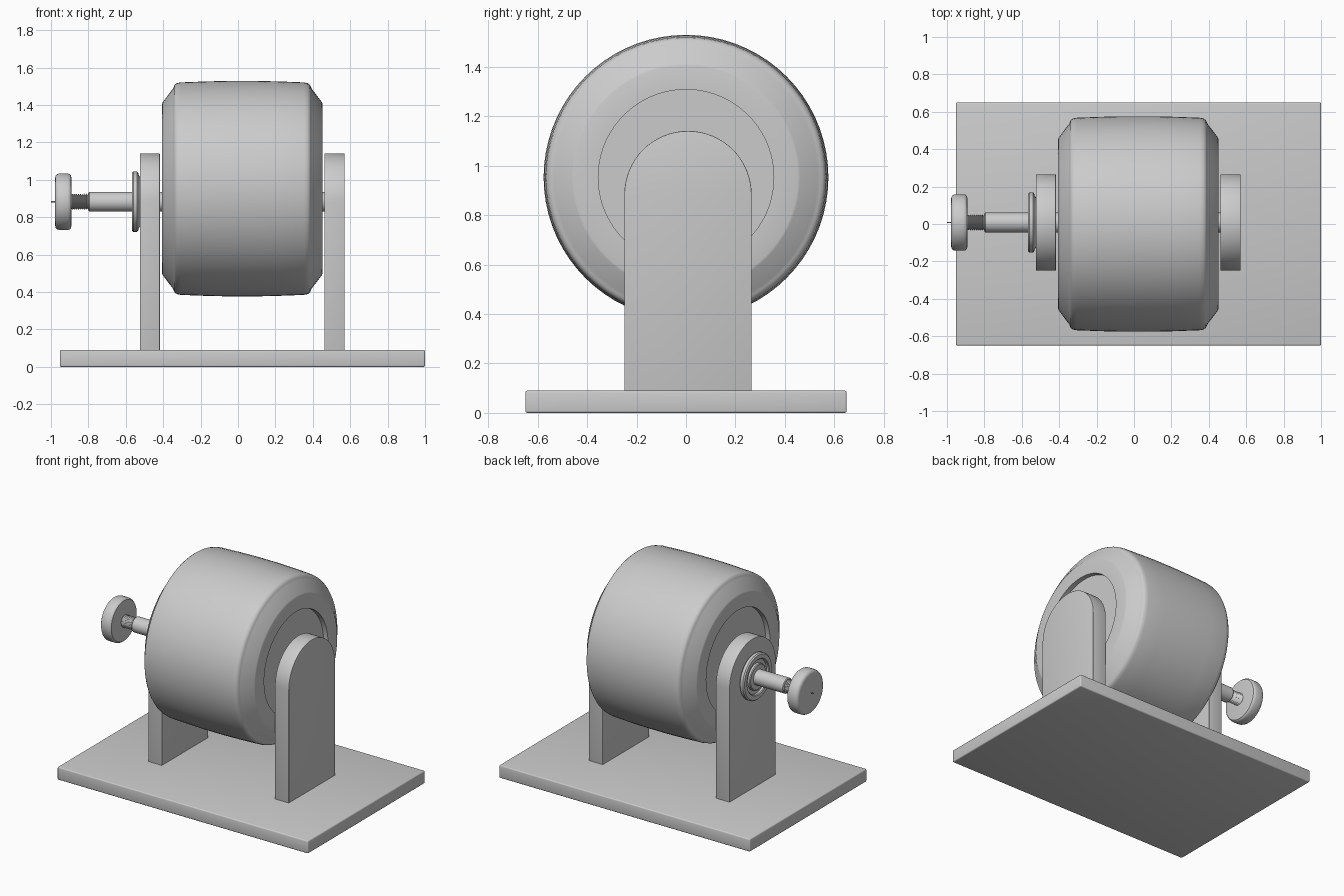
import bpy, bmesh
from math import cos, sin, pi, radians

if "Cube" in bpy.data.objects:
    bpy.data.objects.remove(bpy.data.objects["Cube"])

AX_Y, AX_Z = 0.008, 0.883      # axle line
DRUM_Z = 0.953                 # drum centre height


def finish(name, bm, bevel=0.0):
    bmesh.ops.remove_doubles(bm, verts=bm.verts, dist=1e-5)
    bmesh.ops.recalc_face_normals(bm, faces=bm.faces)
    me = bpy.data.meshes.new(name)
    bm.to_mesh(me)
    bm.free()
    ob = bpy.data.objects.new(name, me)
    bpy.context.collection.objects.link(ob)
    bpy.ops.object.select_all(action='DESELECT')
    bpy.context.view_layer.objects.active = ob
    ob.select_set(True)
    if bevel:
        m = ob.modifiers.new("Bevel", 'BEVEL')
        m.width, m.segments = bevel, 3
        m.limit_method, m.angle_limit = 'ANGLE', radians(40)
        bpy.ops.object.modifier_apply(modifier=m.name)
    bpy.ops.object.shade_smooth_by_angle(angle=radians(32))
    return ob


def lathe(name, profile, y, z, n=48):
    """Spin (x, radius) points around a line parallel to x."""
    bm = bmesh.new()
    rings = []
    for x, r in profile:
        if r == 0:
            rings.append([bm.verts.new((x, y, z))] * n)
        else:
            rings.append([bm.verts.new((x, y + r * cos(2 * pi * i / n), z + r * sin(2 * pi * i / n)))
                          for i in range(n)])
    for a, b in zip(rings, rings[1:]):
        for i in range(n):
            j = (i + 1) % n
            bm.faces.new(dict.fromkeys((a[i], a[j], b[j], b[i])))
    return finish(name, bm)


def upright(name, x0, x1):
    """Arched slab standing on the base."""
    r = 0.2575
    pts = [(AX_Y + r, 0.08)]
    pts += [(AX_Y + r * cos(pi * i / 32), AX_Z + r * sin(pi * i / 32)) for i in range(33)]
    pts += [(AX_Y - r, 0.08)]
    bm = bmesh.new()
    f = bm.faces.new([bm.verts.new((x0, y, z)) for y, z in pts])
    ext = bmesh.ops.extrude_face_region(bm, geom=[f])
    bmesh.ops.translate(bm, vec=(x1 - x0, 0, 0),
                        verts=[v for v in ext['geom'] if isinstance(v, bmesh.types.BMVert)])
    return finish(name, bm, 0.003)


# Base plate
bm = bmesh.new()
bmesh.ops.create_cube(bm, size=1)
for v in bm.verts:
    v.co = (0.024 + v.co.x * 1.952, v.co.y * 1.3, 0.045 + v.co.z * 0.09)
finish("base_plate", bm, 0.008)

# Side supports
upright("left_support", -0.525, -0.418)
upright("right_support", 0.462, 0.57)

# Drum: half profile mirrored about its own centre, with recessed ends
half = [(0.395, 0), (0.395, 0.355), (0.429, 0.355), (0.429, 0.452), (0.426, 0.462),
        (0.372, 0.533), (0.366, 0.545), (0.362, 0.555), (0.35, 0.564), (0.33, 0.568),
        (0.2, 0.573), (0.08, 0.576)]
cx = 0.023
profile = [(cx - x, r) for x, r in half] + [(cx + x, r) for x, r in reversed(half)]
lathe("drum", profile, 0.0, DRUM_Z, 72)

# Axle with threaded end
lathe("axle", [(-0.8, 0), (-0.8, 0.048), (-0.795, 0.053), (0.5, 0.053), (0.5, 0)], AX_Y, AX_Z)
thread = [(-0.9, 0), (-0.9, 0.036)]
for i in range(9):
    x = -0.89 + i * 0.0105
    thread += [(x, 0.036), (x + 0.005, 0.043)]
thread += [(-0.79, 0.036), (-0.79, 0)]
lathe("thread", thread, AX_Y, AX_Z, 32)

# Bearing flange
lathe("bearing", [(-0.52, 0.13), (-0.53, 0.14), (-0.534, 0.155), (-0.54, 0.161), (-0.56, 0.161),
                  (-0.568, 0.153), (-0.568, 0.125), (-0.563, 0.12), (-0.55, 0.118),
                  (-0.55, 0.092), (-0.563, 0.09), (-0.568, 0.085), (-0.568, 0.05)], AX_Y, AX_Z)

# Hand knob and its centre pin
lathe("knob", [(-0.978, 0), (-0.978, 0.125), (-0.976, 0.137), (-0.969, 0.146), (-0.958, 0.151),
               (-0.91, 0.151), (-0.9, 0.148), (-0.893, 0.141), (-0.891, 0.13), (-0.891, 0)],
      AX_Y, AX_Z)
lathe("knob_pin", [(-1.0, 0), (-1.0, 0.003), (-0.97, 0.003), (-0.97, 0)], AX_Y, AX_Z, 12)
